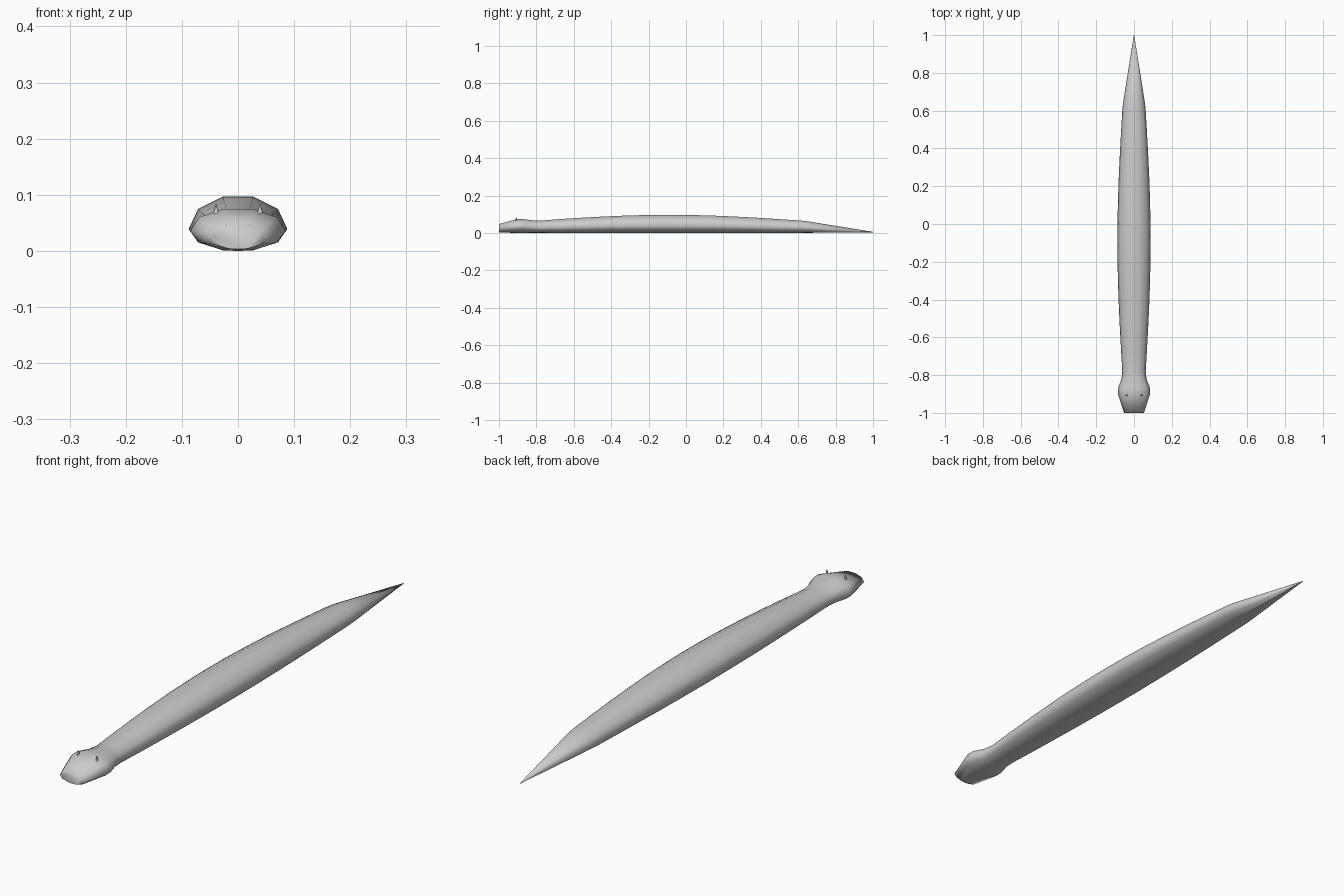
import bpy, bmesh, math

if "Cube" in bpy.data.objects:
    bpy.data.objects.remove(bpy.data.objects["Cube"])

grey = bpy.data.materials.new("grey")
grey.diffuse_color = (0.6, 0.6, 0.6, 1)
grey.use_nodes = True
grey.node_tree.nodes["Principled BSDF"].inputs["Base Color"].default_value = grey.diffuse_color


def finish(bm, name, angle):
    bmesh.ops.recalc_face_normals(bm, faces=bm.faces)
    me = bpy.data.meshes.new(name)
    bm.to_mesh(me)
    bm.free()
    me.materials.append(grey)
    ob = bpy.data.objects.new(name, me)
    bpy.context.collection.objects.link(ob)
    bpy.ops.object.select_all(action='DESELECT')
    ob.select_set(True)
    bpy.context.view_layer.objects.active = ob
    bpy.ops.object.shade_smooth_by_angle(angle=math.radians(angle))
    return ob


# Ring stations: y, half width, top z, widest z, bottom z
stations = [
    (-1.00, 0.053, 0.048, 0.024, 0.004),
    (-0.90, 0.085, 0.075, 0.036, 0.001),
    (-0.87, 0.085, 0.074, 0.036, 0.001),
    (-0.82, 0.066, 0.068, 0.031, 0.002),
    (-0.78, 0.062, 0.066, 0.029, 0.002),
]
# Body bulges gently in the middle
for i in range(1, 13):
    t = i / 12
    bulge = math.sin(math.pi * t)
    stations.append((-0.78 + 1.38 * t, 0.062 + 0.026 * bulge,
                     0.067 + 0.030 * bulge, 0.029 + 0.010 * bulge, 0.001))
# Tail tapers to a point
stations += [(0.64, 0.058, 0.064, 0.027, 0.002),
             (1.00, 0.001, 0.006, 0.005, 0.004)]

# Ten-sided snake body, head and tail in one skin
bm = bmesh.new()
rings = []
s72 = math.sin(math.radians(72))
for y, w, top, mid, bottom in stations:
    ring = []
    for k in range(10):
        a = math.radians(36 * k)
        h = (top - mid) / s72 if k <= 5 else (mid - bottom) / s72
        ring.append(bm.verts.new((w * math.cos(a), y, mid + h * math.sin(a))))
    # Slight belly ridge
    ring.insert(9 - 1, bm.verts.new((0, y, bottom - 0.001)))
    rings.append(ring)
n = len(rings[0])
for a, b in zip(rings, rings[1:]):
    for k in range(n):
        j = (k + 1) % n
        bm.faces.new((a[k], a[j], b[j], b[k]))
bm.faces.new(rings[0])
bm.faces.new(rings[-1])
finish(bm, "snake_body", 85)

# Small pointed horns on the head
for side, label in ((-1, "left"), (1, "right")):
    bm = bmesh.new()
    bmesh.ops.create_cone(bm, cap_ends=True, segments=8, radius1=0.006,
                          radius2=0.001, depth=0.021)
    ob = finish(bm, label + "_horn", 60)
    ob.location = (side * 0.039, -0.907, 0.073)
